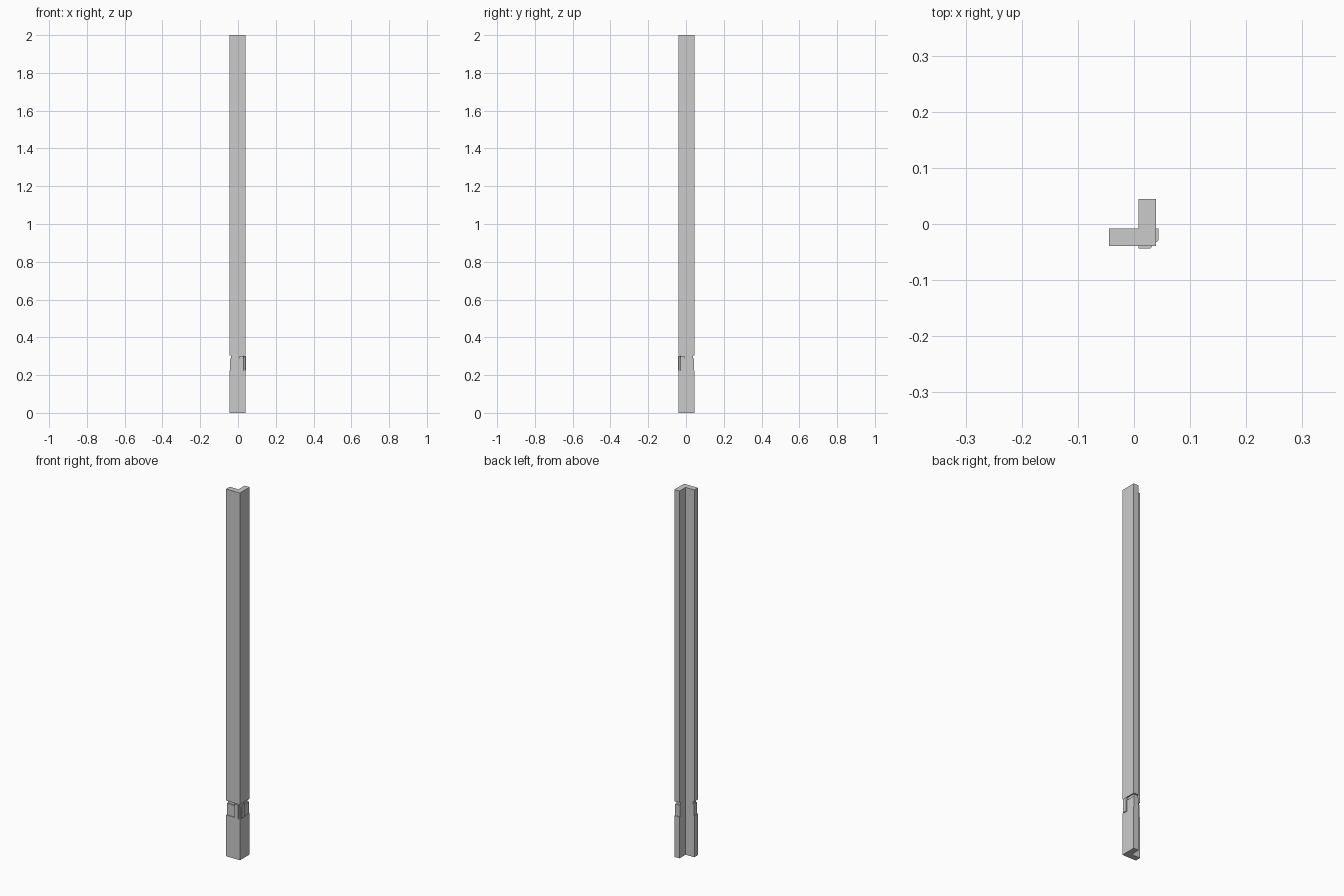
import bpy, bmesh

if "Cube" in bpy.data.objects:
    bpy.data.objects.remove(bpy.data.objects["Cube"])

END, OUT, IN = 0.0445, 0.039, 0.008   # arm tip, outer face, inner face
RIB = 0.0435                          # outer face of the corner clip


def prism(name, pts, z0, z1):
    """Extrude a closed xy profile from z0 to z1."""
    bm = bmesh.new()
    face = bm.faces.new([bm.verts.new((x, y, z0)) for x, y in pts])
    ext = bmesh.ops.extrude_face_region(bm, geom=[face])
    top = [v for v in ext["geom"] if isinstance(v, bmesh.types.BMVert)]
    bmesh.ops.translate(bm, verts=top, vec=(0, 0, z1 - z0))
    bmesh.ops.recalc_face_normals(bm, faces=bm.faces)
    mesh = bpy.data.meshes.new(name)
    bm.to_mesh(mesh)
    bm.free()
    ob = bpy.data.objects.new(name, mesh)
    bpy.context.collection.objects.link(ob)
    return ob


def angle_profile(inset=0.0):
    """L section whose outer faces and arm tips are pulled in by inset."""
    e, o = END - inset, OUT - inset
    return [(-e, -o), (o, -o), (o, e), (IN, e), (IN, -IN), (-e, -IN)]


# Long upper post and short foot share the full section
prism("upper_post", angle_profile(), 0.303, 2.0)
prism("foot", angle_profile(), 0.0, 0.225)

# Recessed joint: thin neck at the top, wider collar beneath it
prism("joint_neck", angle_profile(0.007), 0.288, 0.303)
prism("joint_collar", angle_profile(0.003), 0.225, 0.288)


# Corner clip: a raised rib on each outer face, mirrored across the diagonal
def rib(name, swap):
    pts = [(IN, -RIB), (0.029, -RIB), (0.032, -0.041), (0.032, -0.03), (IN, -0.03)]
    if swap:
        pts = [(-y, -x) for x, y in pts]
    return prism(name, pts, 0.225, 0.3)


rib("front_clip_rib", False)
rib("side_clip_rib", True)
